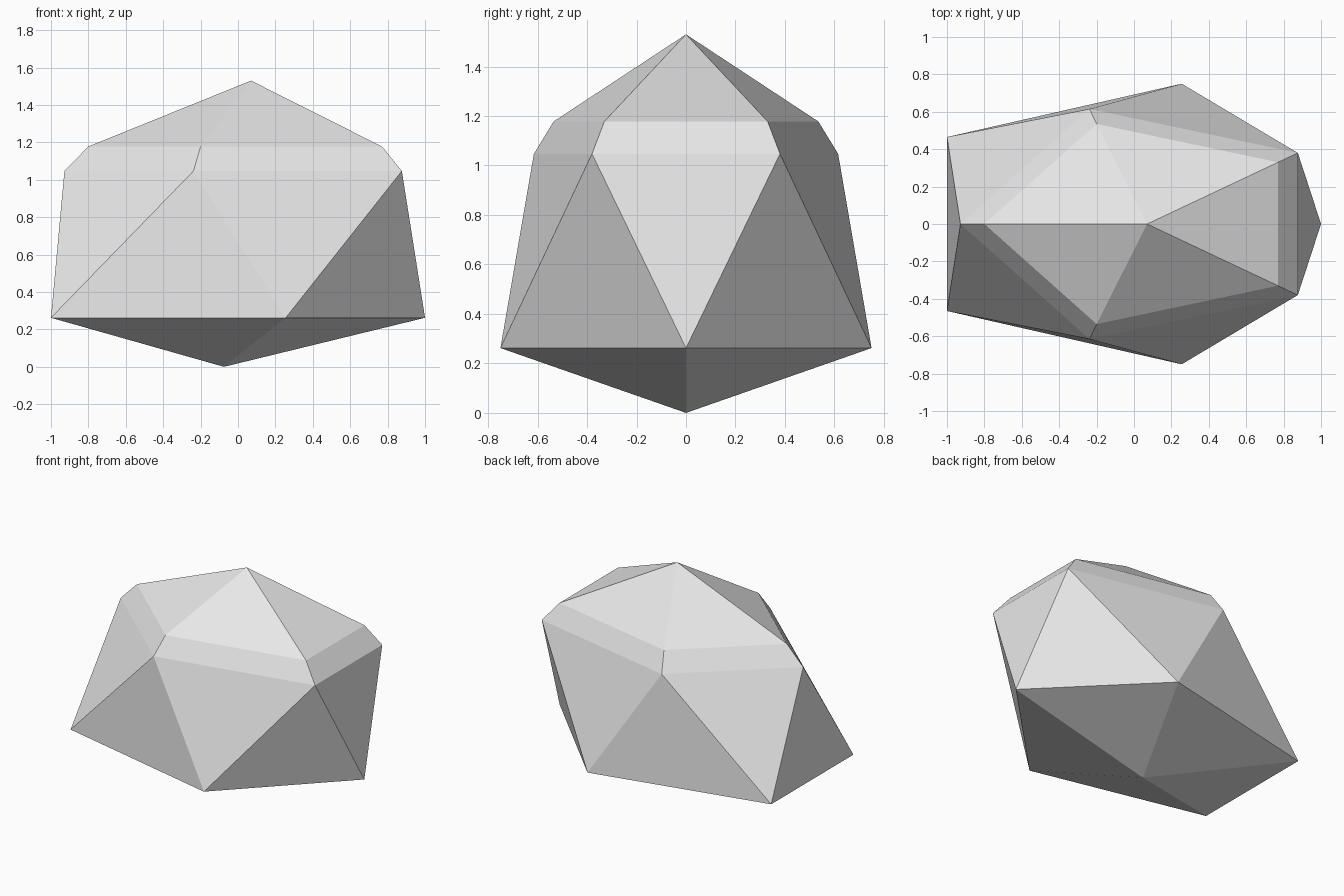
import bpy
import bmesh

cube = bpy.data.objects.get("Cube")
if cube:
    bpy.data.objects.remove(cube, do_unlink=True)

# Stone material
grey = bpy.data.materials.new("light_grey_stone")
grey.use_nodes = True
colour = (0.8, 0.8, 0.8, 1.0)
grey.diffuse_color = colour
grey.node_tree.nodes["Principled BSDF"].inputs["Base Color"].default_value = colour

bm = bmesh.new()


def ring(z, tip_x, mid, end):
    """Five-sided ring, mirrored across y, listed in turning order from its tip."""
    (mx, my), (ex, ey) = mid, end
    points = [(tip_x, 0), (mx, my), (ex, ey), (ex, -ey), (mx, -my)]
    return [bm.verts.new((x, y, z)) for x, y in points]


# Rings of the rock: wide base, shoulder, and bevelled crown
base = ring(0.262, 1.0, (0.255, 0.75), (-1.0, 0.465))
shoulder = ring(1.047, -0.928, (-0.238, -0.615), (0.876, -0.38))
crown = ring(1.178, -0.8, (-0.2, -0.535), (0.77, -0.33))
top = bm.verts.new((0.07, 0, 1.53))
bottom = bm.verts.new((-0.075, 0, 0))

for i in range(5):
    j = (i + 1) % 5
    # Fans closing the two ends
    bm.faces.new((bottom, base[j], base[i]))
    bm.faces.new((top, crown[i], crown[j]))
    # Bevel band under the crown
    bm.faces.new((shoulder[i], shoulder[j], crown[j], crown[i]))
    # Alternating triangles of the sides; the shoulder is half a turn ahead
    k, m = (i + 3) % 5, (i + 2) % 5
    bm.faces.new((base[i], base[j], shoulder[k]))
    bm.faces.new((base[i], shoulder[k], shoulder[m]))

bmesh.ops.recalc_face_normals(bm, faces=bm.faces)
mesh = bpy.data.meshes.new("rock")
bm.to_mesh(mesh)
bm.free()
mesh.materials.append(grey)
rock = bpy.data.objects.new("rock", mesh)
bpy.context.collection.objects.link(rock)
